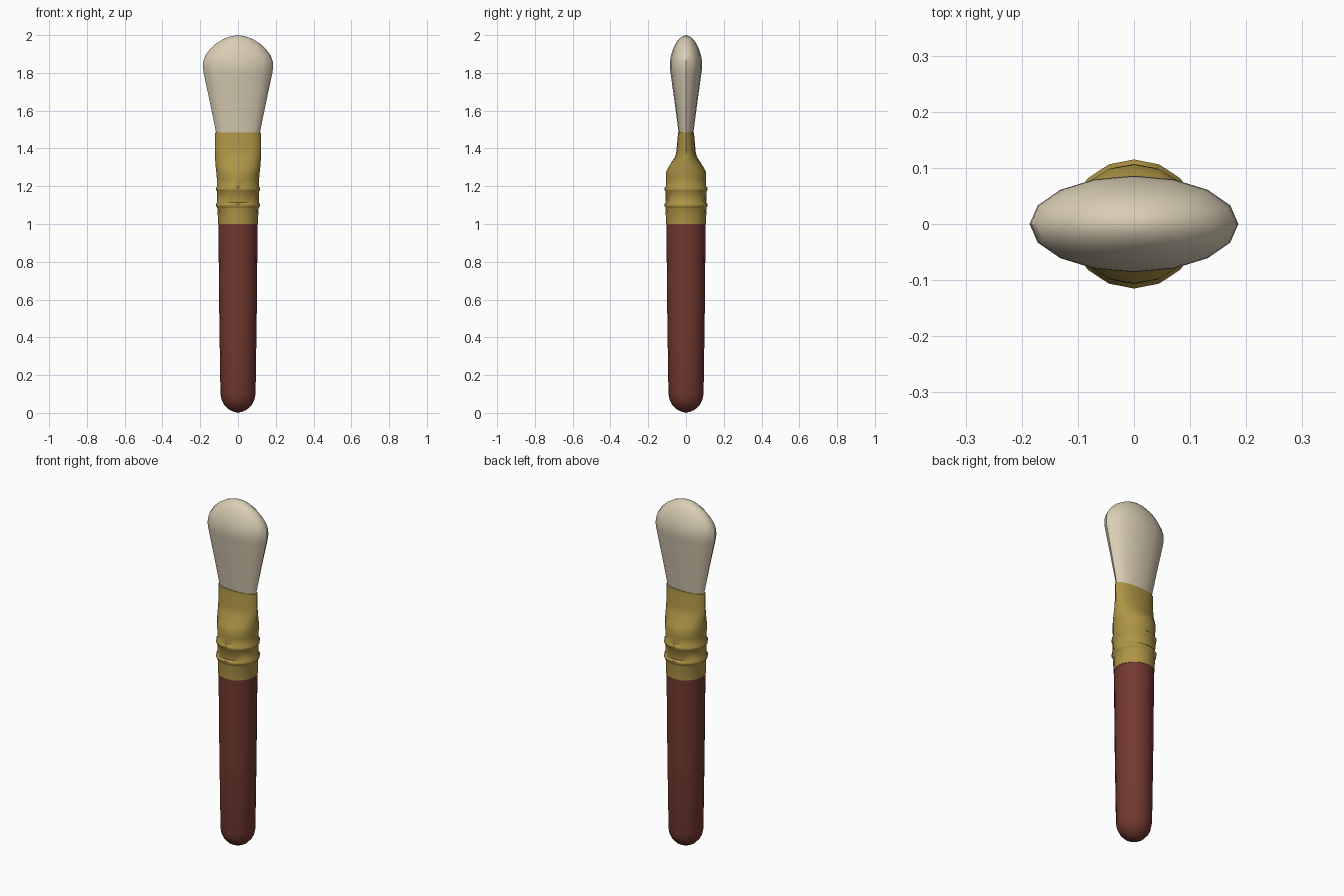
import bpy, bmesh, math

if "Cube" in bpy.data.objects:
    bpy.data.objects.remove(bpy.data.objects["Cube"])

SIDES = 16


def material(name, color):
    m = bpy.data.materials.new(name)
    m.diffuse_color = (*color, 1)
    m.use_nodes = True
    m.node_tree.nodes["Principled BSDF"].inputs["Base Color"].default_value = m.diffuse_color
    return m


def loft(name, rings, mat, angle=40):
    """Skin elliptical rings given as (z, half width x, half depth y)."""
    bm = bmesh.new()
    loops = []
    for z, rx, ry in rings:
        if rx == 0:
            loops.append([bm.verts.new((0, 0, z))] * SIDES)
            continue
        turn = [2 * math.pi * i / SIDES for i in range(SIDES)]
        loops.append([bm.verts.new((rx * math.cos(a), ry * math.sin(a), z)) for a in turn])
    for lo, hi in zip(loops, loops[1:]):
        for i in range(SIDES):
            j = (i + 1) % SIDES
            quad = dict.fromkeys((lo[i], lo[j], hi[j], hi[i]))
            bm.faces.new(list(quad))
    for end in (loops[0], loops[-1]):
        if end[0] is not end[1]:
            bm.faces.new(end)
    bmesh.ops.recalc_face_normals(bm, faces=bm.faces)
    mesh = bpy.data.meshes.new(name)
    bm.to_mesh(mesh)
    bm.free()
    obj = bpy.data.objects.new(name, mesh)
    bpy.context.collection.objects.link(obj)
    mesh.materials.append(mat)
    bpy.ops.object.select_all(action='DESELECT')
    obj.select_set(True)
    bpy.context.view_layer.objects.active = obj
    bpy.ops.object.shade_smooth_by_angle(angle=math.radians(angle))
    return obj


wood = material("red_wood", (0.17, 0.04, 0.03))
brass = material("brass", (0.42, 0.30, 0.06))
hair = material("bristle", (0.70, 0.62, 0.46))

# Handle with a rounded butt
handle = [(0, 0), (0.008, 0.028), (0.022, 0.054), (0.045, 0.075), (0.07, 0.087),
          (0.10, 0.093), (0.50, 0.099), (1.01, 0.104)]
loft("handle", [(z, r, r) for z, r in handle], wood)

# Ferrule: two raised bands, then flattened towards the bristles
ferrule = [(1.00, 0.106, 0.106), (1.08, 0.108, 0.108)]
for c in (1.10, 1.185):
    ferrule += [(c - 0.012, 0.112, 0.109), (c - 0.005, 0.117, 0.115),
                (c + 0.005, 0.117, 0.115), (c + 0.014, 0.111, 0.107)]
ferrule += [(1.24, 0.112, 0.107), (1.275, 0.115, 0.106), (1.30, 0.118, 0.094),
            (1.355, 0.122, 0.058), (1.385, 0.122, 0.051), (1.485, 0.123, 0.042)]
loft("ferrule", ferrule, brass)

# Flat bristle head with a domed tip
bristles = [(1.47, 0.113, 0.037), (1.65, 0.150, 0.061), (1.80, 0.182, 0.082),
            (1.83, 0.186, 0.086), (1.86, 0.184, 0.085), (1.89, 0.174, 0.080),
            (1.925, 0.149, 0.069), (1.955, 0.117, 0.055), (1.98, 0.076, 0.037),
            (1.994, 0.038, 0.019), (2.0, 0, 0)]
loft("bristles", bristles, hair)
